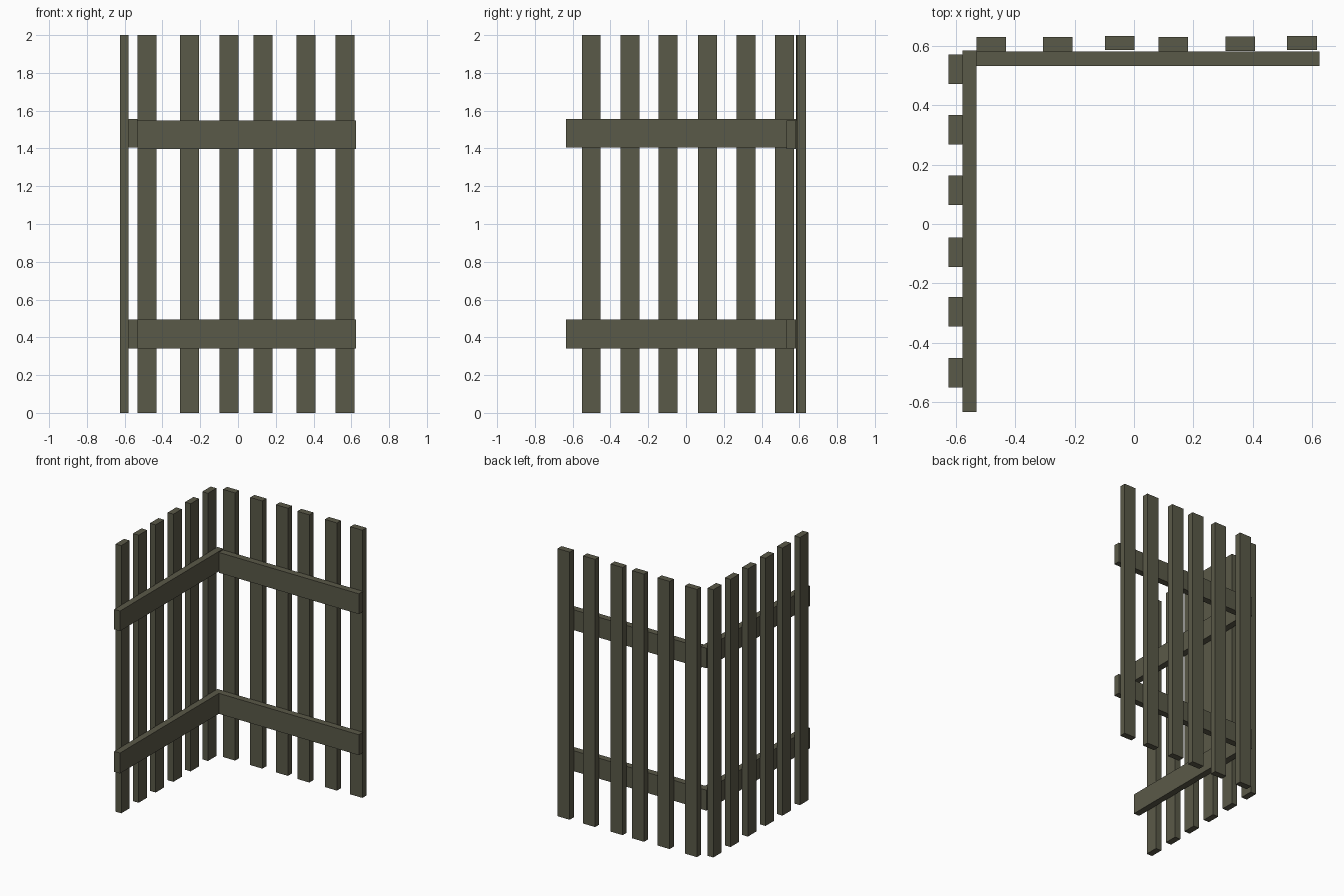
import bpy

if "Cube" in bpy.data.objects:
    bpy.data.objects.remove(bpy.data.objects["Cube"])

wood = bpy.data.materials.new("weathered_wood")
wood.diffuse_color = (0.102, 0.100, 0.065, 1)
wood.use_nodes = True
wood.node_tree.nodes["Principled BSDF"].inputs["Base Color"].default_value = wood.diffuse_color


def board(name, x, y, z):
    """Box spanning the (min, max) range on each axis."""
    ranges = (x, y, z)
    bpy.ops.mesh.primitive_cube_add(size=1)
    ob = bpy.context.object
    ob.name = name
    centre = [(a + b) / 2 for a, b in ranges]
    size = [b - a for a, b in ranges]
    for v in ob.data.vertices:
        v.co = [c + s * k for c, s, k in zip(centre, size, v.co)]
    ob.data.materials.append(wood)


W, T = 0.1, 0.048  # picket width and thickness

# Back panel pickets: centre x, outer face y (slightly uneven)
back = [(-0.482, 0.631), (-0.257, 0.631), (-0.048, 0.635),
        (0.132, 0.631), (0.359, 0.632), (0.567, 0.635)]
for i, (x, y) in enumerate(back):
    board(f"back_picket_{i + 1}", (x - W / 2, x + W / 2), (y - T, y), (0, 2))

# Left panel pickets: centre y
for i, y in enumerate([0.522, 0.318, 0.1135, -0.095, -0.296, -0.5015]):
    board(f"left_picket_{i + 1}", (-0.626, -0.579), (y - W / 2, y + W / 2), (0, 2))

# Horizontal rails on the inner sides, butted at the corner
for level, zb, zl in (("lower", (0.342, 0.495), (0.342, 0.495)),
                      ("upper", (1.396, 1.548), (1.406, 1.556))):
    board(f"back_rail_{level}", (-0.531, 0.626), (0.533, 0.582), zb)
    board(f"left_rail_{level}", (-0.579, -0.531), (-0.635, 0.585), zl)
